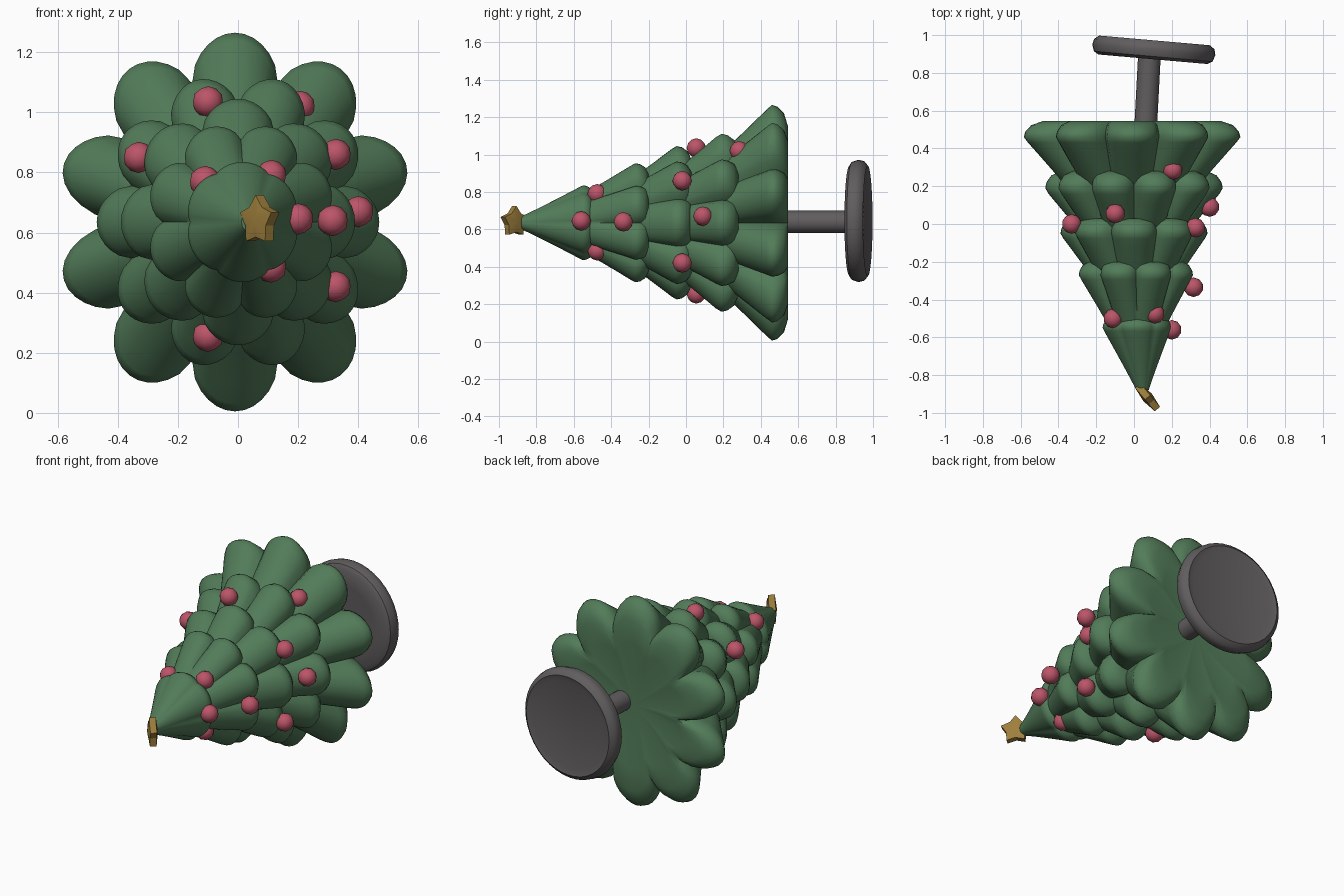
import bpy, bmesh, math
from mathutils import Vector, Matrix

if "Cube" in bpy.data.objects:
    bpy.data.objects.remove(bpy.data.objects["Cube"])

ZC = 0.635  # height of the tree's lying axis


def material(name, rgb):
    m = bpy.data.materials.new(name)
    m.diffuse_color = (*rgb, 1)
    m.use_nodes = True
    m.node_tree.nodes["Principled BSDF"].inputs["Base Color"].default_value = m.diffuse_color
    return m


GREEN = material("needle_green", (0.085, 0.20, 0.10))
RED = material("bauble_red", (0.50, 0.09, 0.14))
GOLD = material("star_gold", (0.34, 0.21, 0.045))
GREY = material("stand_grey", (0.12, 0.11, 0.115))


def finish(name, bm, mat, angle=40):
    bmesh.ops.recalc_face_normals(bm, faces=bm.faces)
    me = bpy.data.meshes.new(name)
    bm.to_mesh(me)
    bm.free()
    me.materials.append(mat)
    ob = bpy.data.objects.new(name, me)
    bpy.context.collection.objects.link(ob)
    bpy.ops.object.select_all(action='DESELECT')
    ob.select_set(True)
    bpy.context.view_layer.objects.active = ob
    bpy.ops.object.shade_smooth_by_angle(angle=math.radians(angle))
    return ob


def loft(bm, rings):
    """Skin a list of closed rings of points and cap both ends."""
    vs = [[bm.verts.new(p) for p in ring] for ring in rings]
    n = len(vs[0])
    for a, b in zip(vs, vs[1:]):
        for i in range(n):
            j = (i + 1) % n
            bm.faces.new((a[i], a[j], b[j], b[i]))
    for ring in (vs[0], vs[-1]):
        c = bm.verts.new(sum((v.co for v in ring), Vector()) / n)
        for i in range(n):
            bm.faces.new((ring[i], ring[(i + 1) % n], c))


def tier(name, y0, r0, ye, R, n, phase, amp, depth, cx0, cx1, notch=0.0):
    """Cone-shaped skirt of rounded boughs, from (y0, r0) out to rim R at ye.
    notch deepens the valleys on the left and right sides."""
    prof = []  # (y, radius, lobe strength)
    for k in range(8):
        t = k / 7
        prof.append((y0 + (ye - depth * 0.35 - y0) * t,
                     r0 + (R * 0.96 - r0) * t ** 1.05, 0.25 + 0.75 * t))
    prof += [(ye, R, 1), (ye + depth * 0.35, R * 0.985, 1),
             (ye + depth * 0.75, R * 0.93, 1), (ye + depth, R * 0.82, 1),
             (ye + depth * 0.95, R * 0.6, 0.8), (ye + depth * 0.75, R * 0.3, 0.3)]
    steps = n * 12
    rings = []
    for y, r, k in prof:
        cx = cx0 + (cx1 - cx0) * min(1, (y - y0) / (ye - y0))
        ring = []
        for i in range(steps):
            a = 2 * math.pi * i / steps
            lobe = abs(math.cos(n / 2 * (a - phase))) ** 0.7
            depth_here = amp + notch * math.cos(a) ** 8
            rr = r * (1 - depth_here * k * (1 - lobe))
            ring.append((cx + 0.95 * rr * math.cos(a), y, ZC + rr * math.sin(a)))
        rings.append(ring)
    bm = bmesh.new()
    loft(bm, rings)
    return finish(name, bm, GREEN, 60)


# Boughs, widest tier first
H = math.pi / 2
tier("boughs_bottom", 0.02, 0.22, 0.46, 0.63, 10, H, 0.23, 0.085, -0.01, -0.01, 0.13)
tier("boughs_lower", -0.18, 0.19, 0.19, 0.495, 10, 0, 0.21, 0.09, 0.0, 0.0)
tier("boughs_middle", -0.40, 0.16, -0.05, 0.41, 8, H, 0.20, 0.08, 0.01, 0.0)
tier("boughs_upper", -0.62, 0.12, -0.27, 0.335, 8, H + math.pi / 8, 0.18, 0.07, 0.02, 0.01)
tier("boughs_top", -0.88, 0.035, -0.55, 0.20, 6, H, 0.08, 0.05, 0.045, 0.015)

# Baubles
baubles = [(-0.10, 0.055, 1.035), (-0.10, 0.055, 0.255), (0.325, -0.02, 0.86),
           (0.325, -0.02, 0.42), (-0.33, 0.0, 0.85), (0.205, 0.285, 1.02),
           (0.40, 0.09, 0.67), (0.315, -0.335, 0.64), (0.20, -0.56, 0.645),
           (0.11, -0.475, 0.79), (0.11, -0.475, 0.485), (-0.11, -0.50, 0.77)]
for i, p in enumerate(baubles):
    bm = bmesh.new()
    bmesh.ops.create_icosphere(bm, subdivisions=2, radius=0.052,
                               matrix=Matrix.Translation(p))
    finish(f"bauble_{i + 1}", bm, RED, 30)

# Star: puffed five-pointed star, tilted at the tip
bm = bmesh.new()
rim = []
for i in range(10):
    r = 0.085 if i % 2 == 0 else 0.055
    a = H + i * math.pi / 5
    rim.append([bm.verts.new((r * math.cos(a), s * 0.018, r * math.sin(a))) for s in (-1, 1)])
mid = [bm.verts.new((0, s * 0.03, 0)) for s in (-1, 1)]
for i in range(10):
    a, b = rim[i], rim[(i + 1) % 10]
    bm.faces.new((a[0], b[0], b[1], a[1]))
    for s in (0, 1):
        bm.faces.new((a[s], b[s], mid[s]))
bm.transform(Matrix.Translation((0.072, -0.918, 0.64))
             @ Matrix.Rotation(math.radians(-50), 4, 'Z'))
finish("star", bm, GOLD, 20)


def turned(name, prof, origin, tilt, n):
    """Round part turned about the y axis from (y, radius) pairs."""
    bm = bmesh.new()
    loft(bm, [[(r * math.cos(2 * math.pi * i / n), y, r * math.sin(2 * math.pi * i / n))
               for i in range(n)] for y, r in prof])
    bm.transform(Matrix.Translation(origin) @ Matrix.Rotation(math.radians(tilt), 4, 'Z'))
    return finish(name, bm, GREY)


# Trunk and round stand
turned("trunk", [(-0.1, 0.06), (0.40, 0.06)], (0.06, 0.48, 0.64), -3, 16)
turned("stand", [(-0.045, 0.2), (-0.05, 0.29), (-0.035, 0.315), (0, 0.327),
                 (0.03, 0.32), (0.05, 0.295), (0.04, 0.26)],
       (0.105, 0.922, 0.645), -5, 40)
